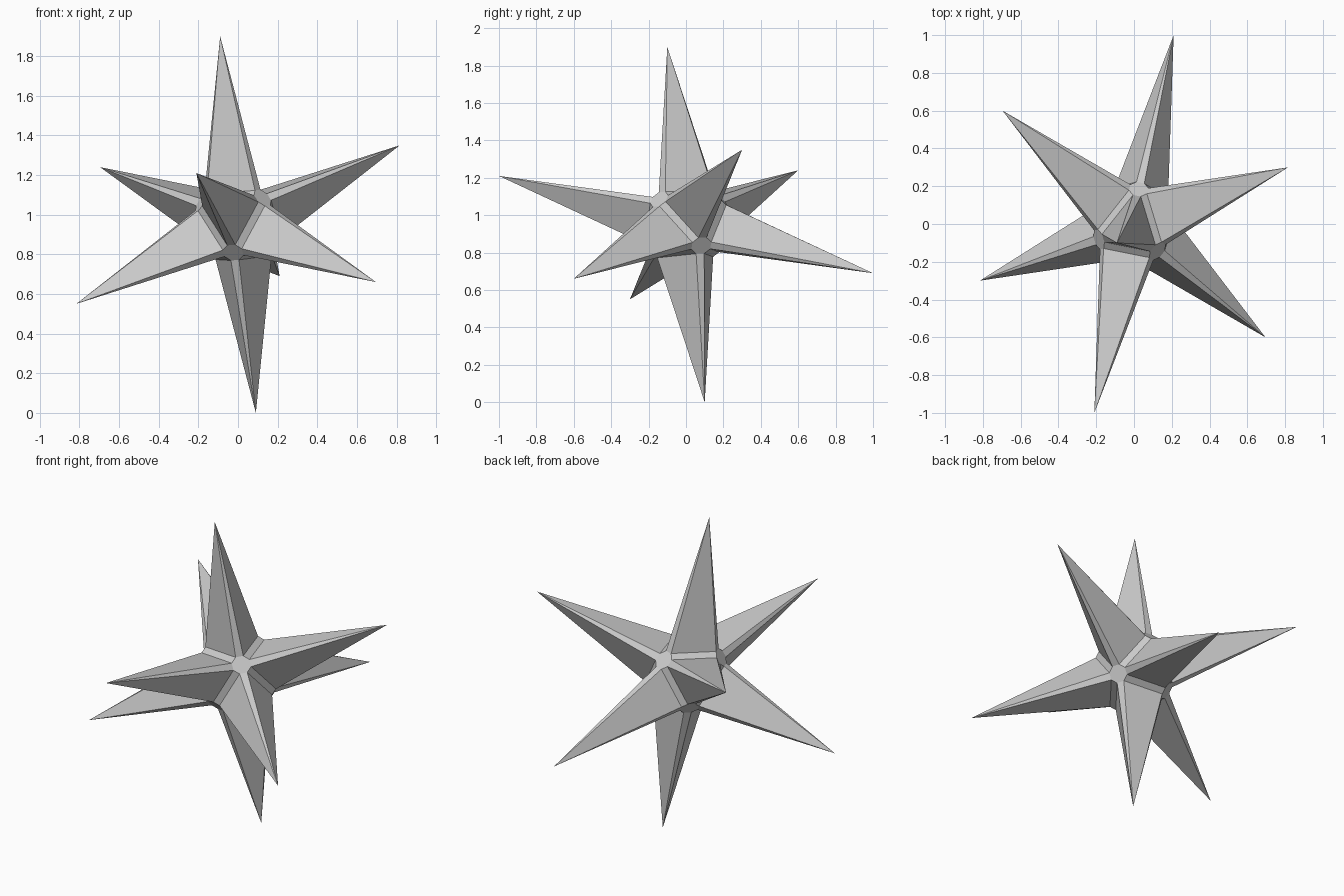
import bpy
import bmesh
from itertools import permutations, product
from mathutils import Matrix, Vector

# Remove the default cube
default = bpy.data.objects.get("Cube")
if default:
    bpy.data.objects.remove(default, do_unlink=True)

# Material
grey = bpy.data.materials.new("plain_grey")
grey.use_nodes = True
colour = (0.6, 0.6, 0.6, 1.0)
grey.diffuse_color = colour
for node in grey.node_tree.nodes:
    if node.type == "BSDF_PRINCIPLED":
        node.inputs["Base Color"].default_value = colour

# Tilted axes: each spike tip is a sum of the three axes, with either sign
axes = Matrix(((0.06, 0.45, 0.345),
               (-0.453, -0.20, 0.275),
               (0.303, -0.35, 0.33))).transposed()
centre = Vector((0, 0, 0.95))

# Core: an octahedron with chamfered edges and corners
reach, corner, strip = 0.41, 0.09, 0.036
bm = bmesh.new()
for order in permutations((reach, corner, strip)):
    for signs in product((-1, 1), repeat=3):
        bm.verts.new([s * v for s, v in zip(signs, order)])
bmesh.ops.convex_hull(bm, input=bm.verts)
bmesh.ops.dissolve_limit(bm, angle_limit=0.02, verts=bm.verts, edges=bm.edges)

# Spikes: pull the middle of every six-sided face out to a sharp tip
bases = [f for f in bm.faces if len(f.verts) == 6]
tips = bmesh.ops.poke(bm, faces=bases)["verts"]
for tip in tips:
    tip.co = [1 if c > 0 else -1 for c in tip.co]

# Tilt, scale and lift into place
for vert in bm.verts:
    vert.co = axes @ vert.co + centre
bmesh.ops.recalc_face_normals(bm, faces=bm.faces)

mesh = bpy.data.meshes.new("spiked_star")
bm.to_mesh(mesh)
bm.free()
mesh.materials.append(grey)
star = bpy.data.objects.new("spiked_star", mesh)
bpy.context.collection.objects.link(star)
